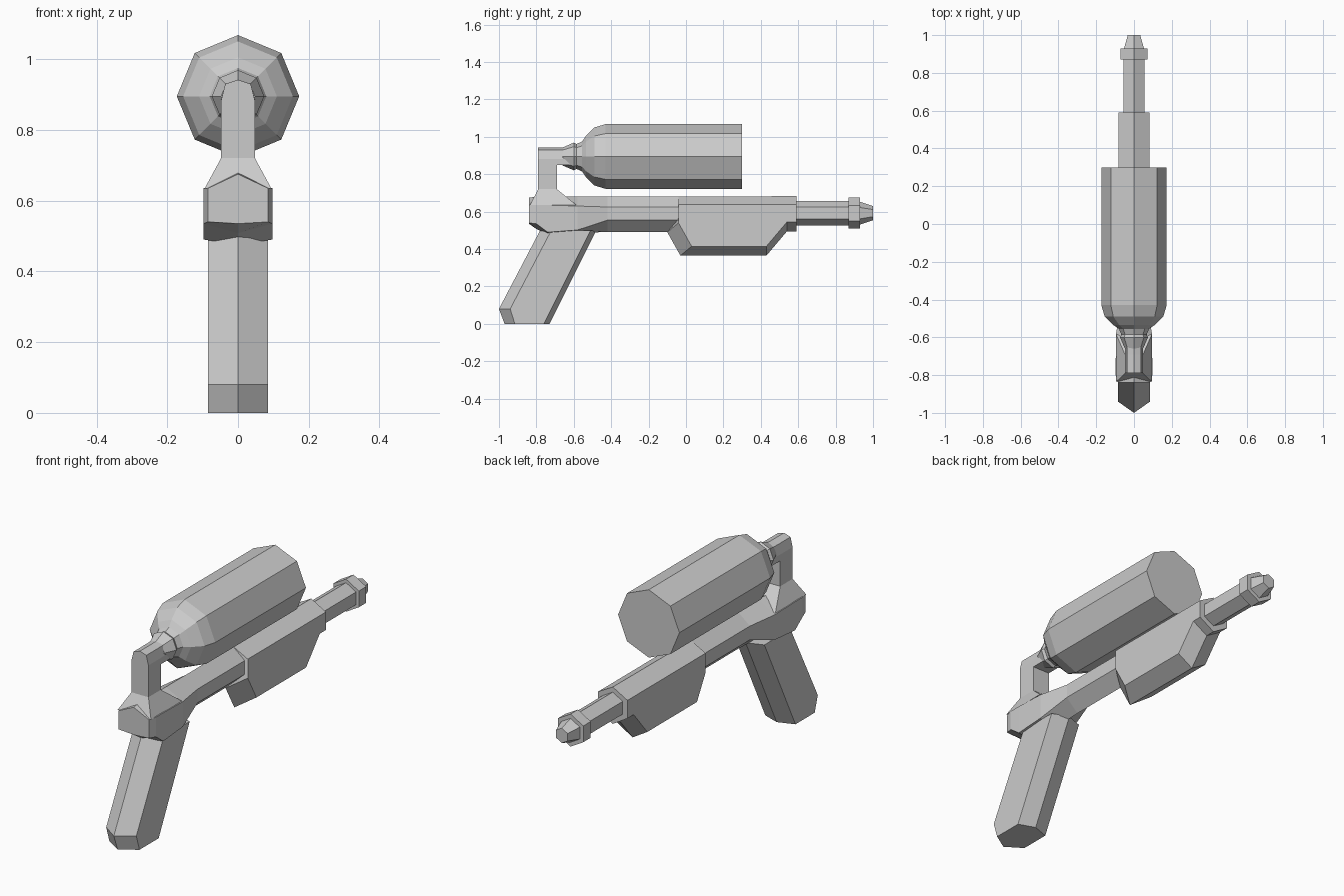
import bpy, bmesh
from math import sin, cos, tau

if "Cube" in bpy.data.objects:
    bpy.data.objects.remove(bpy.data.objects["Cube"])


def loft(name, rings):
    """Skin a list of equal-length closed rings and cap both ends."""
    bm = bmesh.new()
    vs = [[bm.verts.new(p) for p in ring] for ring in rings]
    n = len(rings[0])
    for a, b in zip(vs, vs[1:]):
        for i in range(n):
            j = (i + 1) % n
            bm.faces.new((a[i], a[j], b[j], b[i]))
    bm.faces.new(vs[0])
    bm.faces.new(vs[-1])
    bmesh.ops.recalc_face_normals(bm, faces=bm.faces)
    me = bpy.data.meshes.new(name)
    bm.to_mesh(me)
    bm.free()
    ob = bpy.data.objects.new(name, me)
    bpy.context.collection.objects.link(ob)
    return ob


def lathe(name, sides, zc, profile):
    """Round part along y from (y, radius) pairs, one corner pointing up."""
    return loft(name, [[(r * sin(tau * i / sides), y, zc + r * cos(tau * i / sides))
                        for i in range(sides)] for y, r in profile])


def ridged(name, width, mid, side):
    """Plate with a central ridge: side outline, mid outline, mirrored side."""
    return loft(name, [[(x, y, z) for y, z in outline]
                       for x, outline in ((-width, side), (0, mid), (width, side))])


def hex_ring(y, w, top, upper, lower, bottom):
    return [(0, y, top), (w, y, upper), (w, y, lower),
            (0, y, bottom), (-w, y, lower), (-w, y, upper)]


def rect(z, w, y0, y1):
    return [(-w, y0, z), (w, y0, z), (w, y1, z), (-w, y1, z)]


def house(y, w, top, bottom):
    return [(-w, y, bottom), (-w, y, top - 0.06), (-0.75 * w, y, top - 0.012), (0, y, top),
            (0.75 * w, y, top - 0.012), (w, y, top - 0.06), (w, y, bottom)]


# Tank with shoulder and neck collar
lathe("tank", 8, 0.895, [(0.30, 0.173), (-0.43, 0.173), (-0.49, 0.155), (-0.535, 0.11),
                         (-0.555, 0.08), (-0.585, 0.067), (-0.60, 0.074), (-0.66, 0.048)])

# Feed pipe: horizontal run, then the upright flaring into the body
loft("pipe_top", [house(-0.79, 0.048, 0.942, 0.85), house(-0.69, 0.048, 0.942, 0.85),
                  house(-0.58, 0.048, 0.945, 0.85)])
loft("pipe_upright", [rect(0.87, 0.048, -0.79, -0.69), rect(0.72, 0.048, -0.79, -0.69),
                      rect(0.635, 0.094, -0.835, -0.585)])

# Main body, wide at the rear and slimmer forward
loft("body", [hex_ring(-0.84, 0.085, 0.675, 0.635, 0.54, 0.535),
              hex_ring(-0.80, 0.097, 0.68, 0.635, 0.535, 0.508),
              hex_ring(-0.74, 0.097, 0.68, 0.635, 0.49, 0.475),
              hex_ring(-0.58, 0.095, 0.68, 0.63, 0.502, 0.485),
              hex_ring(-0.42, 0.066, 0.68, 0.625, 0.555, 0.492),
              hex_ring(0.50, 0.066, 0.68, 0.625, 0.555, 0.492)])

# Fore grip under the barrel
ridged("fore_grip", 0.083,
       [(-0.04, 0.68), (-0.10, 0.49), (-0.03, 0.365), (0.43, 0.365),
        (0.54, 0.495), (0.59, 0.495), (0.59, 0.683)],
       [(-0.04, 0.637), (-0.04, 0.54), (0.03, 0.415), (0.43, 0.415),
        (0.54, 0.545), (0.59, 0.545), (0.59, 0.637)])

# Slanted handle
ridged("handle", 0.085,
       [(-0.97, 0), (-1.0, 0.08), (-0.78, 0.50), (-0.48, 0.50), (-0.73, 0)],
       [(-0.915, 0), (-0.94, 0.08), (-0.72, 0.50), (-0.51, 0.50), (-0.76, 0)])

# Barrel, muzzle ring and nozzle tip
lathe("barrel", 6, 0.592, [(0.55, 0.065), (0.90, 0.065)])
lathe("muzzle_ring", 6, 0.592, [(0.87, 0.083), (0.93, 0.083)])
lathe("nozzle_tip", 6, 0.592, [(0.92, 0.064), (1.0, 0.038)])
